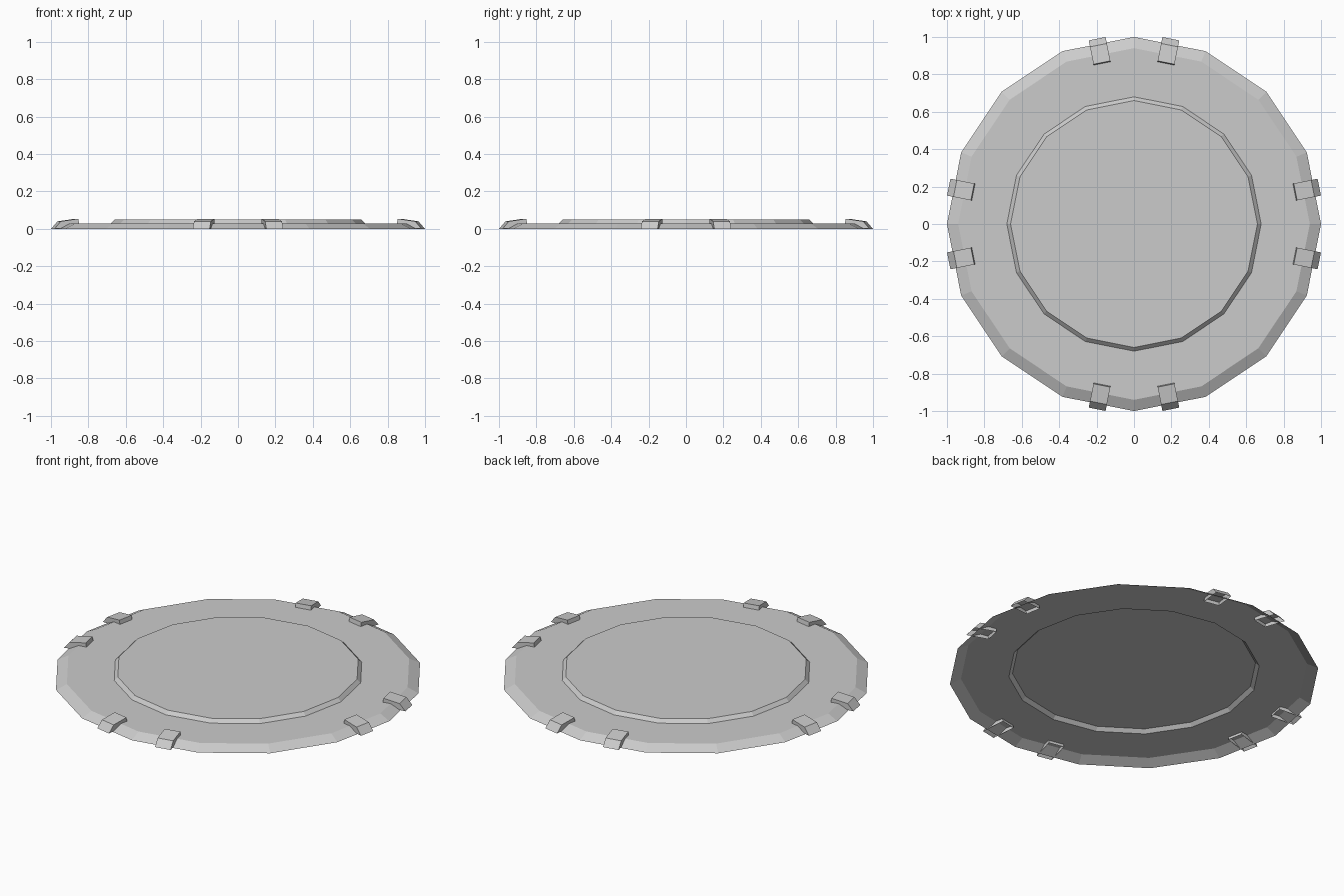
import bpy
import bmesh
from math import sin, cos, radians, tau

cube = bpy.data.objects.get("Cube")
if cube:
    bpy.data.objects.remove(cube, do_unlink=True)

SIDES = 16

grey = bpy.data.materials.new("plain grey")
grey.use_nodes = True
grey.diffuse_color = (0.6, 0.6, 0.6, 1)
grey.node_tree.nodes["Principled BSDF"].inputs["Base Color"].default_value = (0.6, 0.6, 0.6, 1)


def add_object(name, bm):
    mesh = bpy.data.meshes.new(name)
    bm.to_mesh(mesh)
    bm.free()
    mesh.materials.append(grey)
    obj = bpy.data.objects.new(name, mesh)
    bpy.context.collection.objects.link(obj)
    return obj


def turned_shell(name, profile, capped=False):
    """Faceted open shell from (radius, height) rings, outermost first."""
    bm = bmesh.new()
    rings = [[bm.verts.new((r * cos(tau * i / SIDES), r * sin(tau * i / SIDES), z))
              for i in range(SIDES)] for r, z in profile]
    for low, high in zip(rings, rings[1:]):
        for i in range(SIDES):
            j = (i + 1) % SIDES
            bm.faces.new((low[i], low[j], high[j], high[i]))
    if capped:
        bm.faces.new(rings[-1])
    return add_object(name, bm)


def clip(name, angle):
    """Bent clip over the rim, open underneath."""
    profile = [(1.01, 0.0), (0.975, 0.04), (0.88, 0.054), (0.872, 0.012)]
    bm = bmesh.new()
    left, right = [[bm.verts.new((r, y, z)) for r, z in profile] for y in (0.046, -0.046)]
    for i in range(len(profile) - 1):
        bm.faces.new((right[i], left[i], left[i + 1], right[i + 1]))
    bm.faces.new(left[::-1])
    bm.faces.new(right)
    bmesh.ops.recalc_face_normals(bm, faces=bm.faces)
    obj = add_object(name, bm)
    obj.rotation_euler.z = radians(angle)


# Rim with sloped edge, and the raised centre panel
turned_shell("rim_plate", [(1.0, 0.0), (0.94, 0.03), (0.68, 0.03)])
turned_shell("raised_centre", [(0.68, 0.03), (0.66, 0.05)], capped=True)

# Pairs of clips on each of the four sides
for side, name in enumerate(("left", "back", "right", "front")):
    for number, offset in enumerate((-11.25, 11.25), 1):
        clip(f"{name}_clip_{number}", side * 90 + offset)
